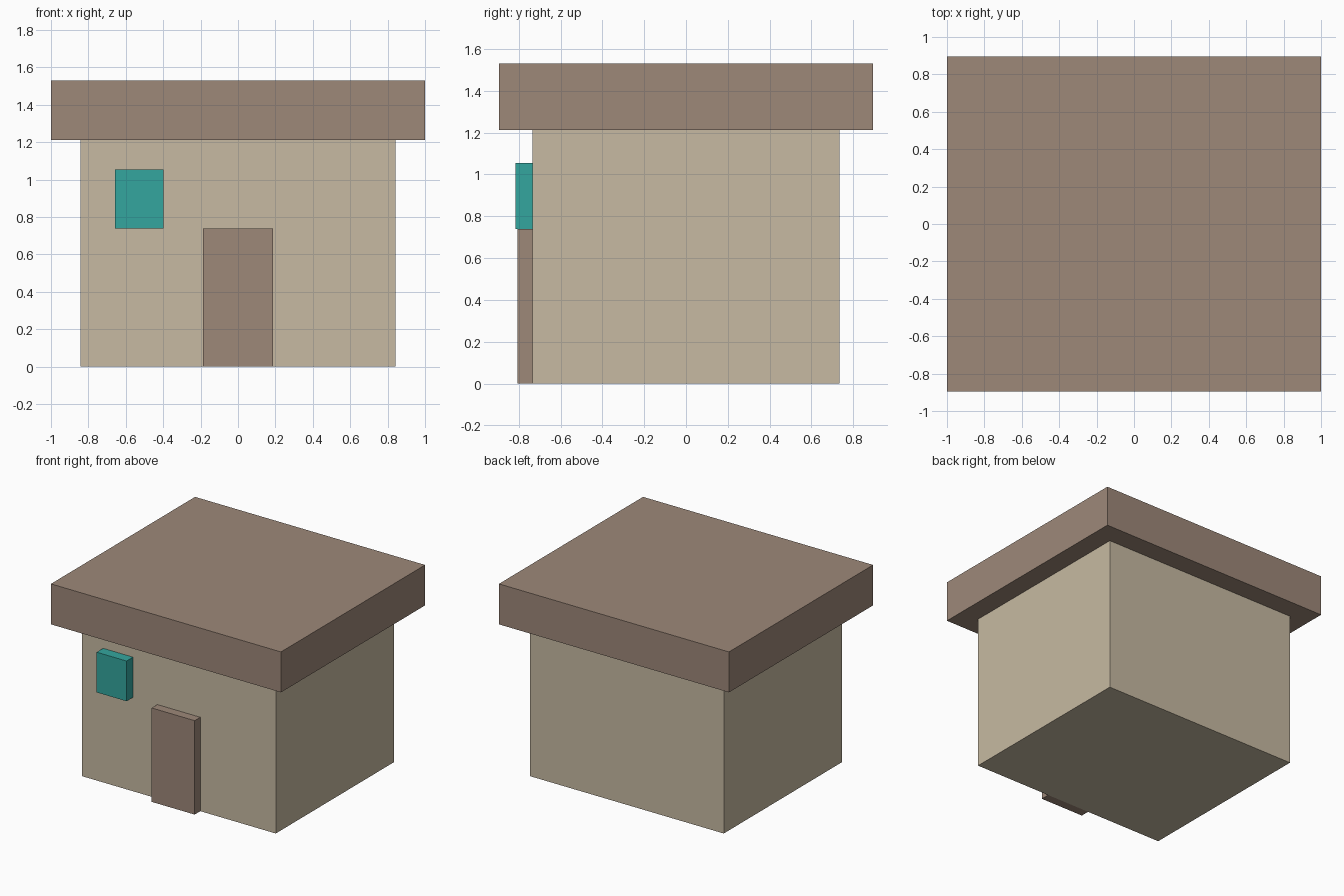
import bpy

cube = bpy.data.objects.get("Cube")
if cube:
    bpy.data.objects.remove(cube, do_unlink=True)


def make_material(name, color):
    mat = bpy.data.materials.new(name)
    mat.use_nodes = True
    mat.diffuse_color = (*color, 1)
    mat.node_tree.nodes["Principled BSDF"].inputs["Base Color"].default_value = (*color, 1)
    return mat


def box(name, low, high, mat):
    """Box spanning two opposite corners."""
    center = [(a + b) / 2 for a, b in zip(low, high)]
    bpy.ops.mesh.primitive_cube_add(size=1, location=center)
    obj = bpy.context.object
    obj.name = name
    obj.scale = [b - a for a, b in zip(low, high)]
    bpy.ops.object.transform_apply(location=False, rotation=False, scale=True)
    obj.data.materials.append(mat)
    return obj


sand = make_material("sand plaster", (0.57, 0.49, 0.36))
brown = make_material("brown wood", (0.337, 0.246, 0.191))
teal = make_material("teal glass", (0.034, 0.381, 0.342))

WALL_X, WALL_Y, WALL_TOP = 0.843, 0.735, 1.212

# House body and overhanging flat roof
box("walls", (-WALL_X, -WALL_Y, 0), (WALL_X, WALL_Y, WALL_TOP), sand)
box("roof", (-1, -0.895, WALL_TOP), (1, 0.895, 1.53), brown)

# Door and window standing proud of the front wall
box("door", (-0.187, -0.805, 0), (0.187, -WALL_Y, 0.738), brown)
box("window", (-0.658, -0.815, 0.738), (-0.398, -WALL_Y, 1.054), teal)
